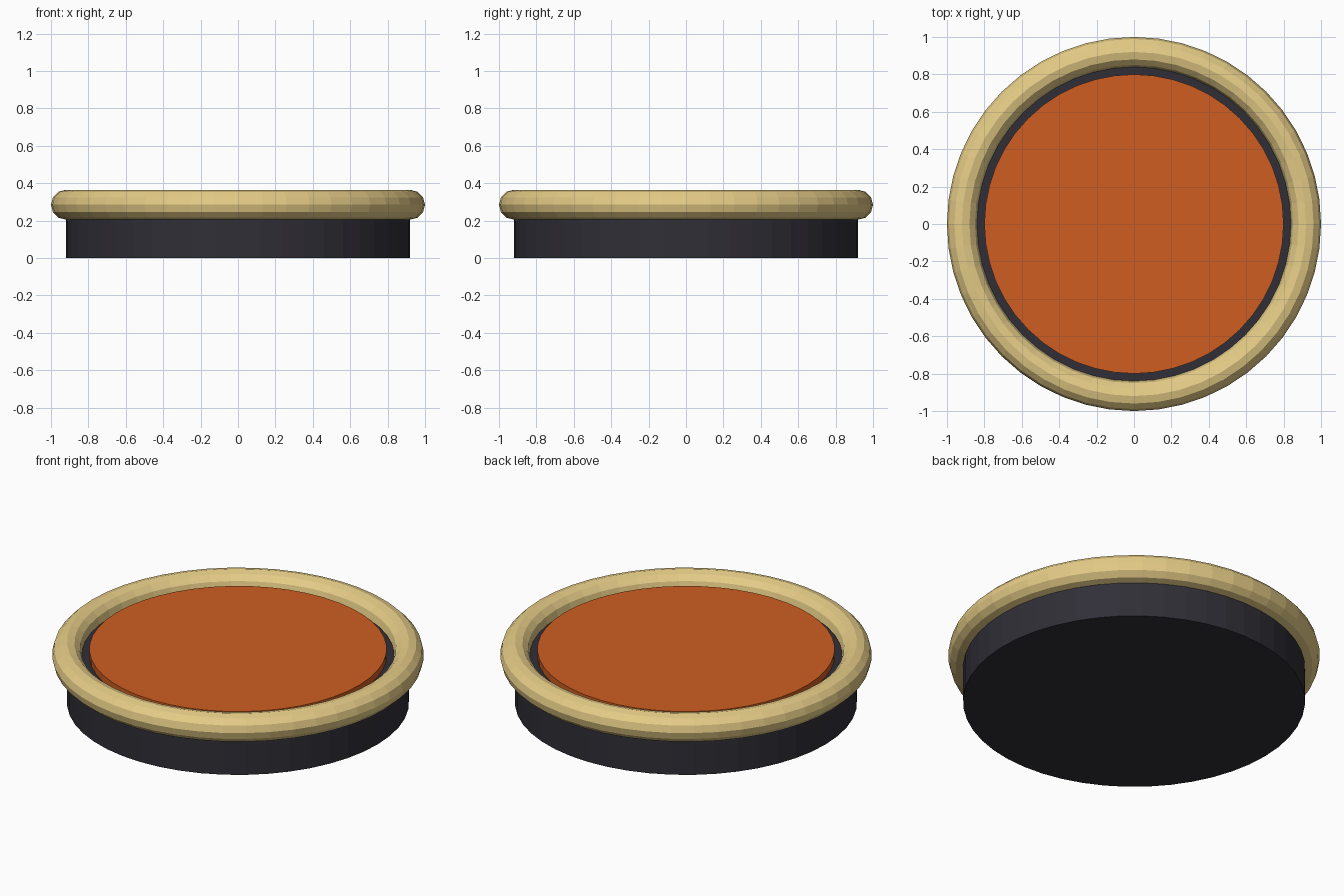
import bpy

if "Cube" in bpy.data.objects:
    bpy.data.objects.remove(bpy.data.objects["Cube"])

SIDES = 48


def colour(obj, name, rgb):
    mat = bpy.data.materials.new(name)
    mat.diffuse_color = (*rgb, 1.0)
    mat.use_nodes = True
    mat.node_tree.nodes["Principled BSDF"].inputs["Base Color"].default_value = mat.diffuse_color
    obj.data.materials.append(mat)


def disc(name, radius, bottom, top, mat_name, rgb):
    bpy.ops.mesh.primitive_cylinder_add(
        vertices=SIDES, radius=radius, depth=top - bottom,
        location=(0, 0, (bottom + top) / 2))
    obj = bpy.context.object
    obj.name = name
    colour(obj, mat_name, rgb)
    return obj


# Dark round body
disc("base", 0.92, 0.0, 0.28, "dark_grey", (0.03, 0.028, 0.038))

# Raised coloured plate inside the rim
disc("top_plate", 0.80, 0.24, 0.32, "orange", (0.62, 0.11, 0.015))

# Rounded faceted rim
bpy.ops.mesh.primitive_torus_add(
    major_segments=SIDES, minor_segments=12,
    major_radius=0.92, minor_radius=0.08, location=(0, 0, 0.285))
rim = bpy.context.object
rim.name = "rim"
colour(rim, "pale_gold", (0.78, 0.60, 0.24))
